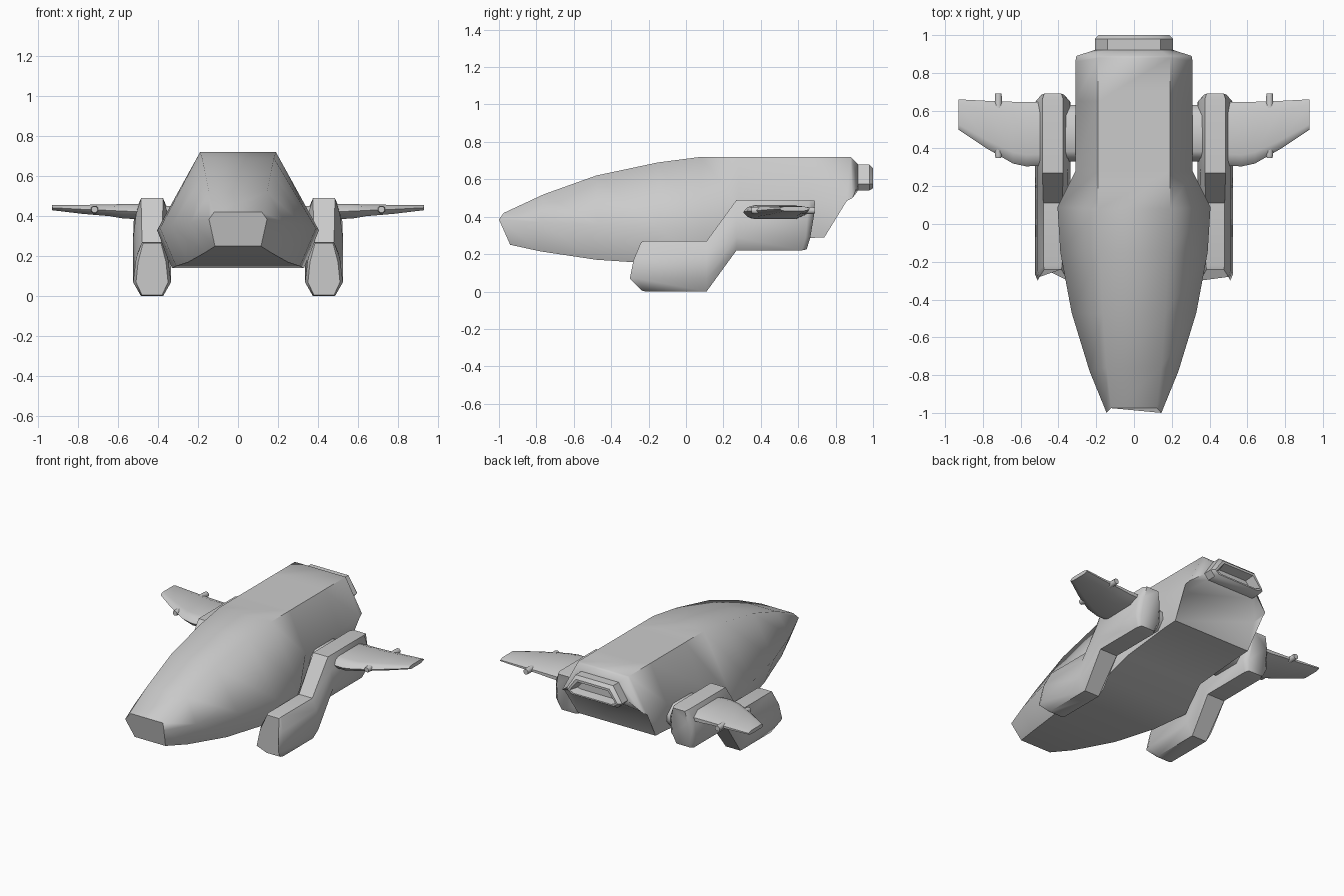
import bpy, bmesh
from math import radians, cos, sin, pi

if "Cube" in bpy.data.objects:
    bpy.data.objects.remove(bpy.data.objects["Cube"])


def loft(name, rings, angle=50, mirror=False):
    """Skin a list of equal-length closed rings, cap both ends."""
    bm = bmesh.new()
    vs = [[bm.verts.new(p) for p in r] for r in rings]
    n = len(rings[0])
    for a, b in zip(vs, vs[1:]):
        for i in range(n):
            j = (i + 1) % n
            bm.faces.new((a[i], a[j], b[j], b[i]))
    bm.faces.new(vs[0])
    bm.faces.new(vs[-1])
    bmesh.ops.recalc_face_normals(bm, faces=bm.faces)
    me = bpy.data.meshes.new(name)
    bm.to_mesh(me)
    bm.free()
    ob = bpy.data.objects.new(name, me)
    bpy.context.collection.objects.link(ob)
    bpy.ops.object.select_all(action='DESELECT')
    ob.select_set(True)
    bpy.context.view_layer.objects.active = ob
    bpy.ops.object.shade_smooth_by_angle(angle=radians(angle))
    if mirror:
        ob.modifiers.new("mirror", 'MIRROR')
    return ob


def ring(levels, cx=0):
    """Symmetric ring from (y, half width, z) levels, listed top to bottom."""
    return ([(cx + w, y, z) for y, w, z in levels] +
            [(cx - w, y, z) for y, w, z in reversed(levels)])


# Hull: six-sided sections, levels are top, widest, bottom
hull = [
    [(-.975, .12, .42), (-1.0, .145, .385), (-.94, .115, .25)],
    [(-.76, .145, .52), (-.78, .235, .37), (-.78, .17, .215)],
    [(-.48, .165, .62), (-.47, .33, .355), (-.48, .25, .17)],
    [(-.15, .18, .69), (-.15, .39, .34), (-.18, .31, .15)],
    [(.08, .19, .72), (.09, .405, .33), (.10, .33, .14)],
    [(.28, .19, .72), (.28, .31, .46), (.29, .285, .25)],
    [(.65, .19, .72), (.65, .31, .48), (.64, .29, .285)],
    [(.88, .19, .72), (.86, .31, .485), (.74, .29, .29)],
    [(.89, .18, .71), (.89, .305, .50), (.81, .28, .46)],
    [(.92, .14, .68), (.92, .21, .57), (.92, .18, .54)],
]
loft("hull", [ring(s) for s in hull], angle=62)

# Rear exhaust: short trapezoid collar with a recess
def exhaust_ring(y, d):
    return ring([(y, .14 - d * .7, .68 - d), (y, .207 - d, .575), (y, .175 - d, .54 + d * .6)])

loft("exhaust", [exhaust_ring(*s) for s in
     [(.90, 0), (.98, 0), (1.0, .02), (1.0, .035), (.94, .05)]], angle=40)

# Landing nacelles: low front pod, slanted leg, raised rear pod
nacelle = [
    [(-.24, .045, .265), (-.28, .07, .17), (-.30, .08, .07), (-.235, .05, .005)],
    [(-.22, .05, .27), (-.25, .08, .19), (-.265, .095, .07), (-.215, .055, 0)],
    [(.11, .05, .27), (.11, .08, .20), (.11, .095, .07), (.11, .055, 0)],
    [(.27, .055, .49), (.27, .08, .41), (.27, .095, .29), (.27, .065, .22)],
    [(.66, .055, .49), (.65, .09, .41), (.64, .095, .29), (.62, .065, .22)],
    [(.69, .045, .485), (.685, .06, .41), (.665, .065, .29), (.645, .05, .225)],
]
loft("nacelle", [ring(s, .43) for s in nacelle], mirror=True)

# Pylons joining nacelles to the hull
def slab(x, y0, y1, z0, z1):
    """Thin rounded-edge section in the y-z plane at x."""
    m, c = (z0 + z1) / 2, (y1 - y0) * .18
    return [(x, y0, m), (x, y0 + c * .4, z1 - (z1 - m) * .3), (x, y0 + c, z1),
            (x, y1 - c, z1), (x, y1, m + (z1 - m) * .3), (x, y1, m - (z1 - m) * .3),
            (x, y1 - c, z0), (x, y0 + c, z0), (x, y0 + c * .4, z0 + (m - z0) * .3)]

loft("pylon", [slab(x, .33, .63, .29, .45) for x in (.26, .33, .42)], mirror=True)

# Wings
loft("wing", [slab(*s) for s in [
    (.46, .31, .645, .385, .462), (.57, .305, .645, .388, .462),
    (.64, .32, .647, .40, .458), (.78, .40, .652, .412, .457),
    (.93, .50, .66, .43, .455)]], mirror=True)

# Wing guns: slim rods running through the wings
def rod(y, r):
    return [(.718 + r * cos(i * pi / 4 + pi / 8), y, .433 + r * sin(i * pi / 4 + pi / 8))
            for i in range(8)]

loft("wing_gun", [rod(*s) for s in [(.35, .016), (.365, .02), (.45, .02), (.67, .02), (.69, .018)]],
     mirror=True)
